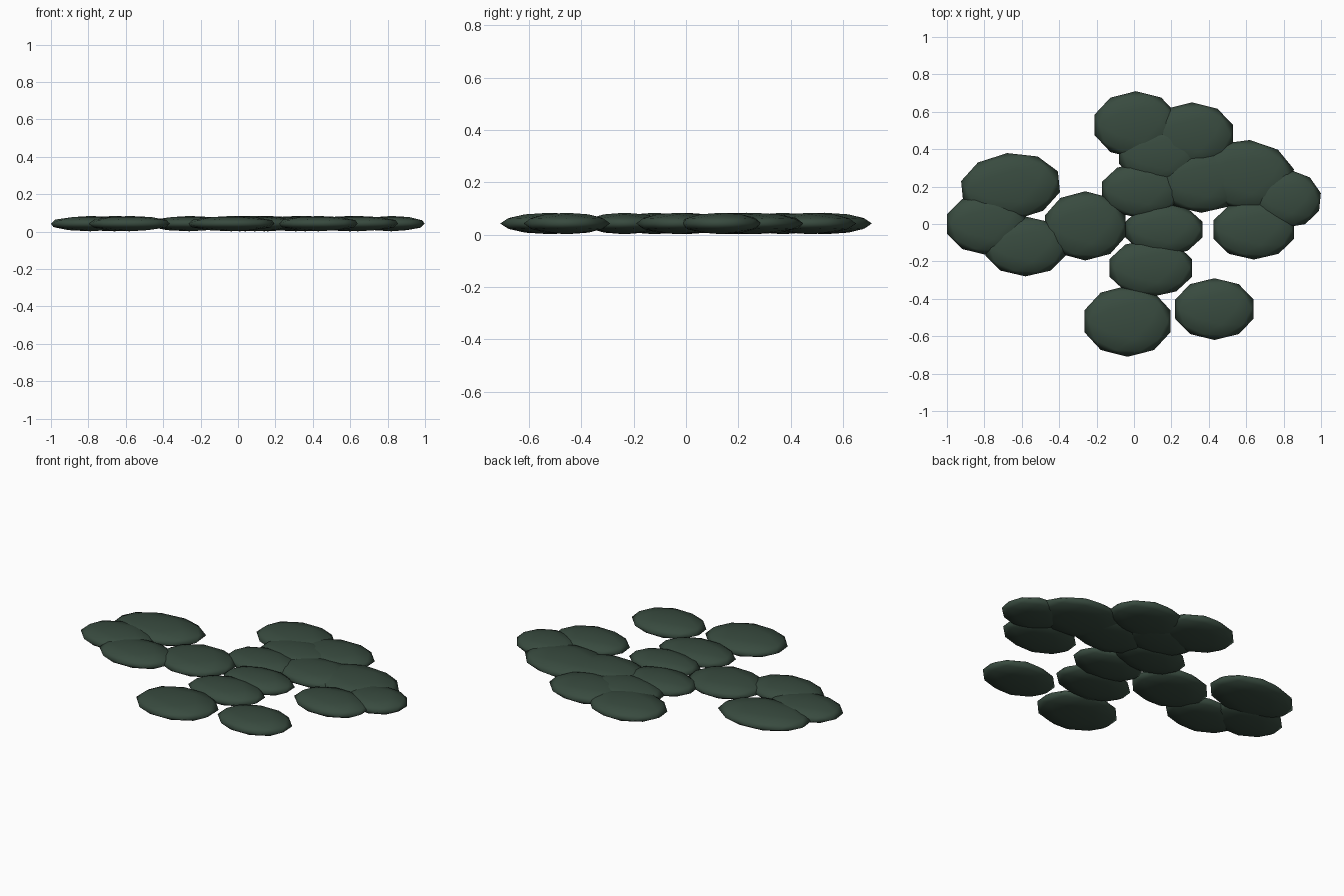
import bpy

cube = bpy.data.objects.get("Cube")
if cube:
    bpy.data.objects.remove(cube)

# Dark green leaf colour
green = bpy.data.materials.new("dark_green")
green.use_nodes = True
colour = (0.04, 0.07, 0.05, 1)
green.diffuse_color = colour
green.node_tree.nodes["Principled BSDF"].inputs["Base Color"].default_value = colour

THICK = 0.041
MID = 0.043


def pad(name, x, y, half_x, half_y, turn=0):
    """Flattened ten-sided floating pad; half_x is measured to its flat sides."""
    bpy.ops.mesh.primitive_ico_sphere_add(subdivisions=2, radius=1, location=(x, y, MID))
    ob = bpy.context.object
    ob.name = name
    ob.scale = (half_x / 0.951, half_y, THICK)
    ob.rotation_euler.z = turn
    bpy.ops.object.transform_apply(location=False, rotation=True, scale=True)
    bpy.ops.object.shade_smooth()
    ob.data.materials.append(green)


# Pads: centre x, centre y, half width, half depth, turn
groups = {
    "left_pad": [
        (0.64, -0.03, 0.215, 0.16),
        (0.82, 0.135, 0.175, 0.155, -0.1),
        (0.60, 0.26, 0.25, 0.19, -0.1),
        (0.36, 0.23, 0.23, 0.17),
    ],
    "right_pad": [
        (-0.66, 0.20, 0.26, 0.18, 0.1),
        (-0.79, 0.00, 0.21, 0.165),
        (-0.58, -0.12, 0.215, 0.16),
        (-0.26, -0.01, 0.215, 0.185),
    ],
    "back_pad": [
        (0.01, 0.53, 0.22, 0.18),
        (0.31, 0.475, 0.22, 0.175),
        (0.14, 0.37, 0.22, 0.16),
    ],
    "middle_pad": [
        (0.04, 0.18, 0.21, 0.15),
        (0.16, -0.03, 0.205, 0.14),
        (0.09, -0.235, 0.22, 0.155),
    ],
    "front_pad": [
        (-0.035, -0.52, 0.23, 0.19),
        (0.43, -0.455, 0.21, 0.165),
    ],
}
for name, pads in groups.items():
    for number, spec in enumerate(pads, 1):
        pad(f"{name}_{number}", *spec)
